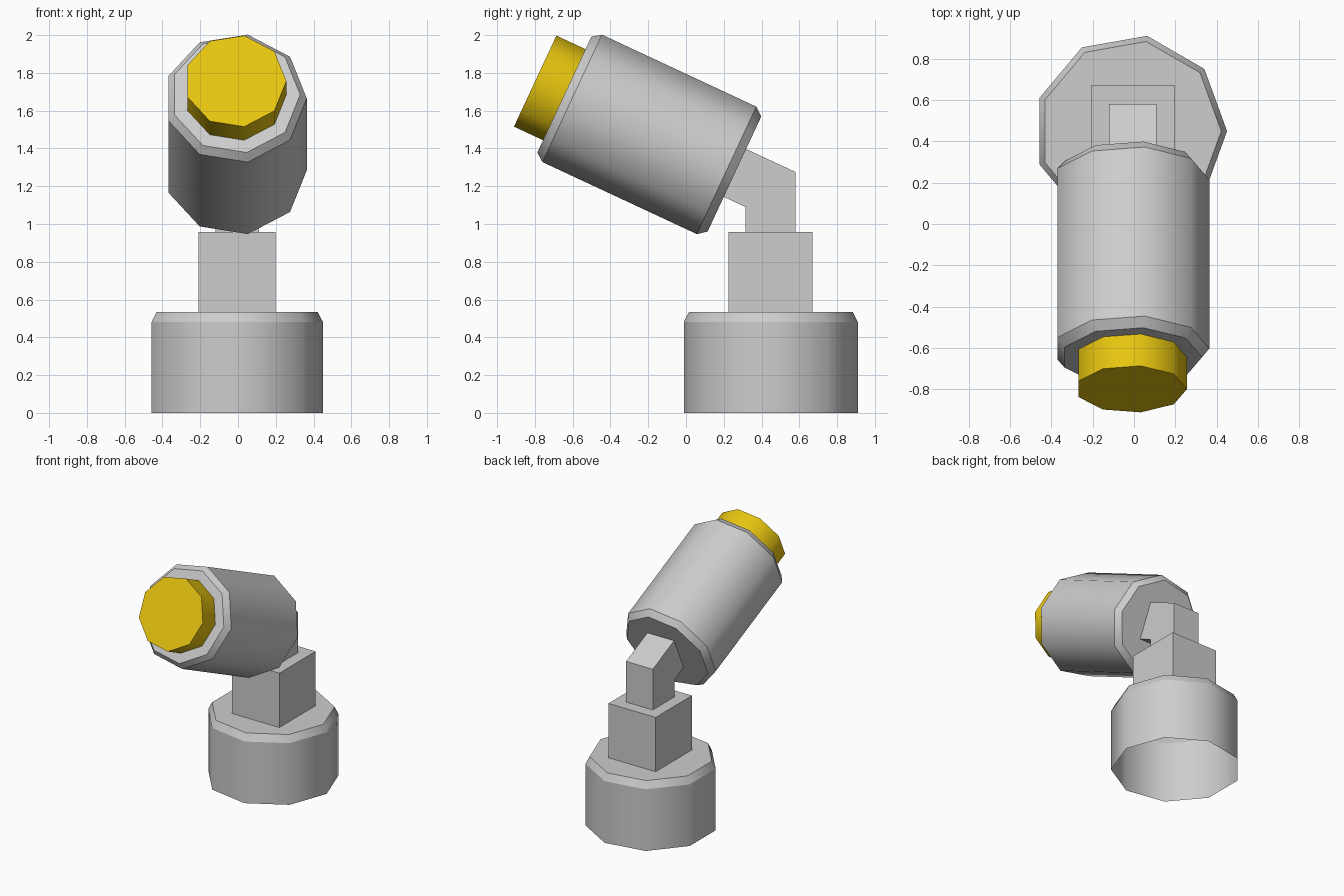
import bpy, bmesh
from math import radians, sin, cos, tau
from mathutils import Vector, Matrix

cube = bpy.data.objects.get("Cube")
if cube:
    bpy.data.objects.remove(cube, do_unlink=True)

SIDES = 9
TILT = radians(65)                       # head axis, turned from up towards the front
AXIS = Vector((0, -sin(TILT), cos(TILT)))


def material(name, rgb):
    mat = bpy.data.materials.new(name)
    mat.use_nodes = True
    mat.diffuse_color = (*rgb, 1)
    mat.node_tree.nodes["Principled BSDF"].inputs["Base Color"].default_value = (*rgb, 1)
    return mat


grey = material("light grey", (0.61, 0.61, 0.61))
yellow = material("lamp yellow", (0.8, 0.557, 0.005))


def finish(name, bm, mat, place=Matrix()):
    mesh = bpy.data.meshes.new(name)
    bm.to_mesh(mesh)
    bm.free()
    mesh.materials.append(mat)
    obj = bpy.data.objects.new(name, mesh)
    obj.matrix_world = place
    bpy.context.collection.objects.link(obj)
    return obj


def drum(name, profile, mat, place, bottom=True):
    """Nine-sided drum from (radius, height) rings: smooth walls, crisp rims."""
    bm = bmesh.new()
    rings = []
    for r, z in profile:
        rings.append([bm.verts.new((r * cos(tau * i / SIDES), r * sin(tau * i / SIDES), z))
                      for i in range(SIDES)])
    for low, high in zip(rings, rings[1:]):
        for i in range(SIDES):
            j = (i + 1) % SIDES
            bm.faces.new((low[i], low[j], high[j], high[i])).smooth = True
    bm.faces.new(rings[-1])
    if bottom:
        bm.faces.new(rings[0][::-1])
    for e in bm.edges:
        if abs(e.verts[0].co.z - e.verts[1].co.z) < 1e-5:
            e.smooth = False
    return finish(name, bm, mat, place)


def slab(name, outline, x0, x1, mat):
    """Side outline of (y, z) points extruded across x."""
    bm = bmesh.new()
    face = bm.faces.new([bm.verts.new((x0, y, z)) for y, z in outline])
    out = bmesh.ops.extrude_face_region(bm, geom=[face])
    moved = [v for v in out["geom"] if isinstance(v, bmesh.types.BMVert)]
    bmesh.ops.translate(bm, verts=moved, vec=(x1 - x0, 0, 0))
    bmesh.ops.recalc_face_normals(bm, faces=bm.faces)
    return finish(name, bm, mat)


# Base: hollow drum, open underneath, with a chamfered top
drum("base", [(0.468, 0), (0.468, 0.48), (0.44, 0.535)], grey,
     Matrix.Translation((-0.018, 0.449, 0)), bottom=False)

# Square post
slab("post", [(0.225, 0.53), (0.67, 0.53), (0.67, 0.958), (0.225, 0.958)], -0.208, 0.199, grey)

# Bent neck running up into the back of the head
outer, inner = Vector((0, 0.58, 1.275)), Vector((0, 0.315, 1.09))
outer_end, inner_end = outer + AXIS * 0.30, inner + AXIS * 0.14
slab("neck", [(0.315, 0.95), (0.58, 0.95)] +
     [(p.y, p.z) for p in (outer, outer_end, inner_end, inner)], -0.12, 0.11, grey)

# Tilted head, chamfered at both ends
head_place = Matrix.Translation((-0.014, 0.2565, 1.2645)) @ Matrix.Rotation(TILT, 4, "X")
LENGTH = 0.994
drum("head", [(0.341, 0), (0.378, 0.046), (0.378, LENGTH - 0.046), (0.343, LENGTH)],
     grey, head_place)

# Lamp on the front of the head
drum("lamp", [(0.27, LENGTH - 0.01), (0.27, LENGTH + 0.17)], yellow, head_place)
